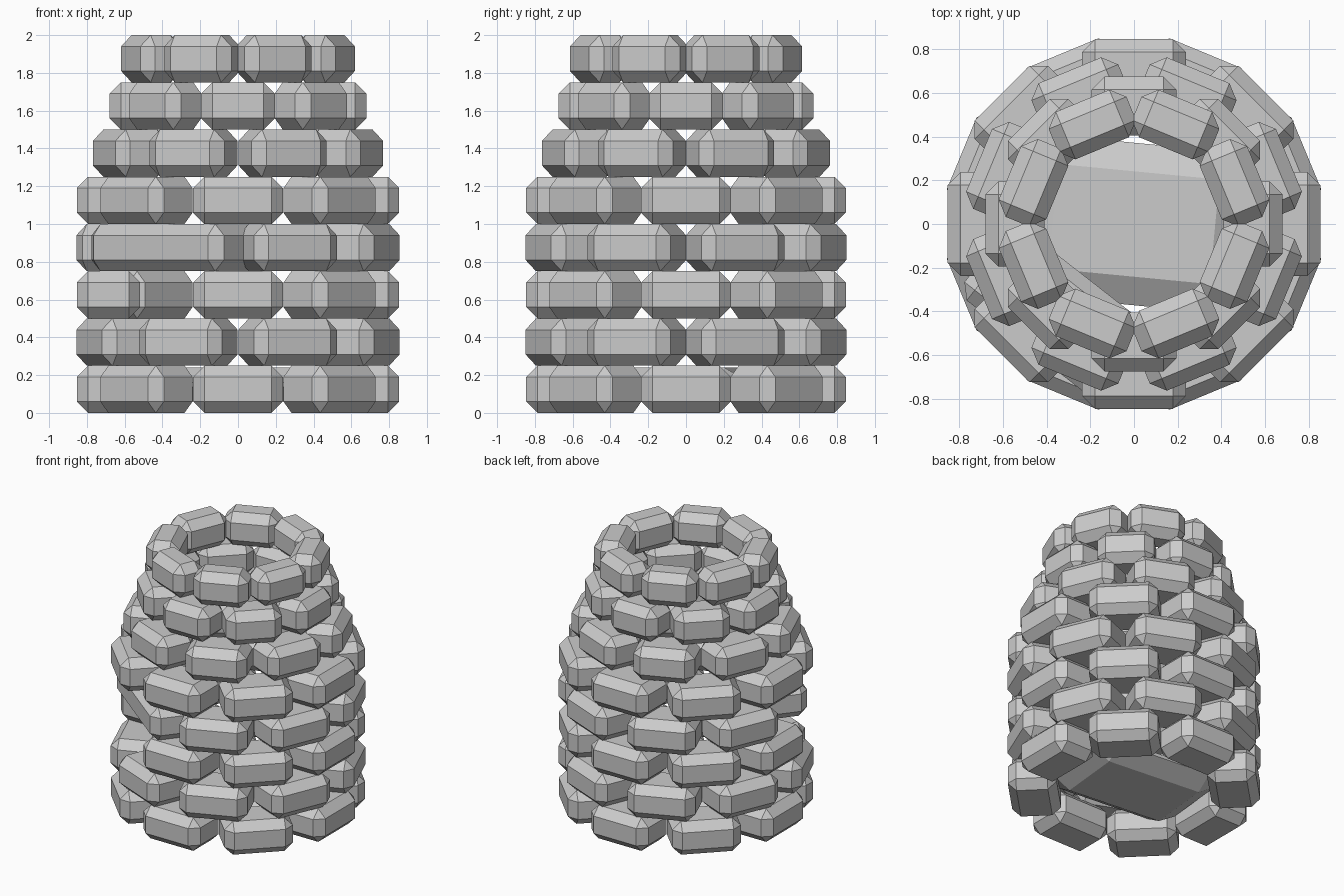
import bpy, bmesh, math
from mathutils import Matrix, Vector

if "Cube" in bpy.data.objects:
    bpy.data.objects.remove(bpy.data.objects["Cube"])


def block(name, size, bevel, loc, rot):
    """Box with a single flat chamfer on every edge."""
    bm = bmesh.new()
    bmesh.ops.create_cube(bm, size=1.0)
    bmesh.ops.scale(bm, vec=Vector(size), verts=bm.verts)
    bmesh.ops.bevel(bm, geom=list(bm.edges), offset=bevel, segments=1,
                    profile=0.5, affect='EDGES')
    bmesh.ops.transform(bm, verts=bm.verts,
                        matrix=Matrix.Translation(loc) @ Matrix.Rotation(rot, 4, 'Z'))
    bm.normal_update()
    mesh = bpy.data.meshes.new(name)
    bm.to_mesh(mesh)
    bm.free()
    obj = bpy.data.objects.new(name, mesh)
    bpy.context.collection.objects.link(obj)
    return obj


def ring_block(name, angle, outer, depth, length, z, bevel=0.06):
    """Block whose outer face looks along the given angle."""
    r = outer - depth / 2
    loc = (r * math.cos(angle), r * math.sin(angle) * 0.99, z)
    return block(name, (depth, length, 0.25), bevel, loc, angle)


# Courses of eight stones: outer radius, stone depth, stone length
courses = [(0.853, 0.335, 0.475)] * 5 + [
    (0.767, 0.30, 0.43), (0.68, 0.27, 0.39), (0.615, 0.235, 0.385)]
# Stones left out at the front left to form the opening and its lintel
skipped = {(2, 225.0), (3, 202.5), (3, 247.5)}

for row, (outer, depth, length) in enumerate(courses):
    for k in range(8):
        deg = 45.0 * k + (22.5 if row % 2 else 0.0)
        if (row, deg) not in skipped:
            ring_block(f"stone_row{row + 1}_{k + 1}", math.radians(deg),
                       outer, depth, length, 0.125 + 0.25 * row)

# Wide lintel over the opening
ring_block("lintel", math.radians(232), 0.75, 0.42, 0.89, 0.875)

# Broad slab lying inside the base
slab = block("floor_slab", (1.0, 0.74, 0.30), 0.13, (0, 0, 0), 0)
slab.scale = (1, 1, 0.6)
slab.location = (0.0, 0.0, 0.15)
slab.rotation_euler = (0, 0, math.radians(-5.5))
